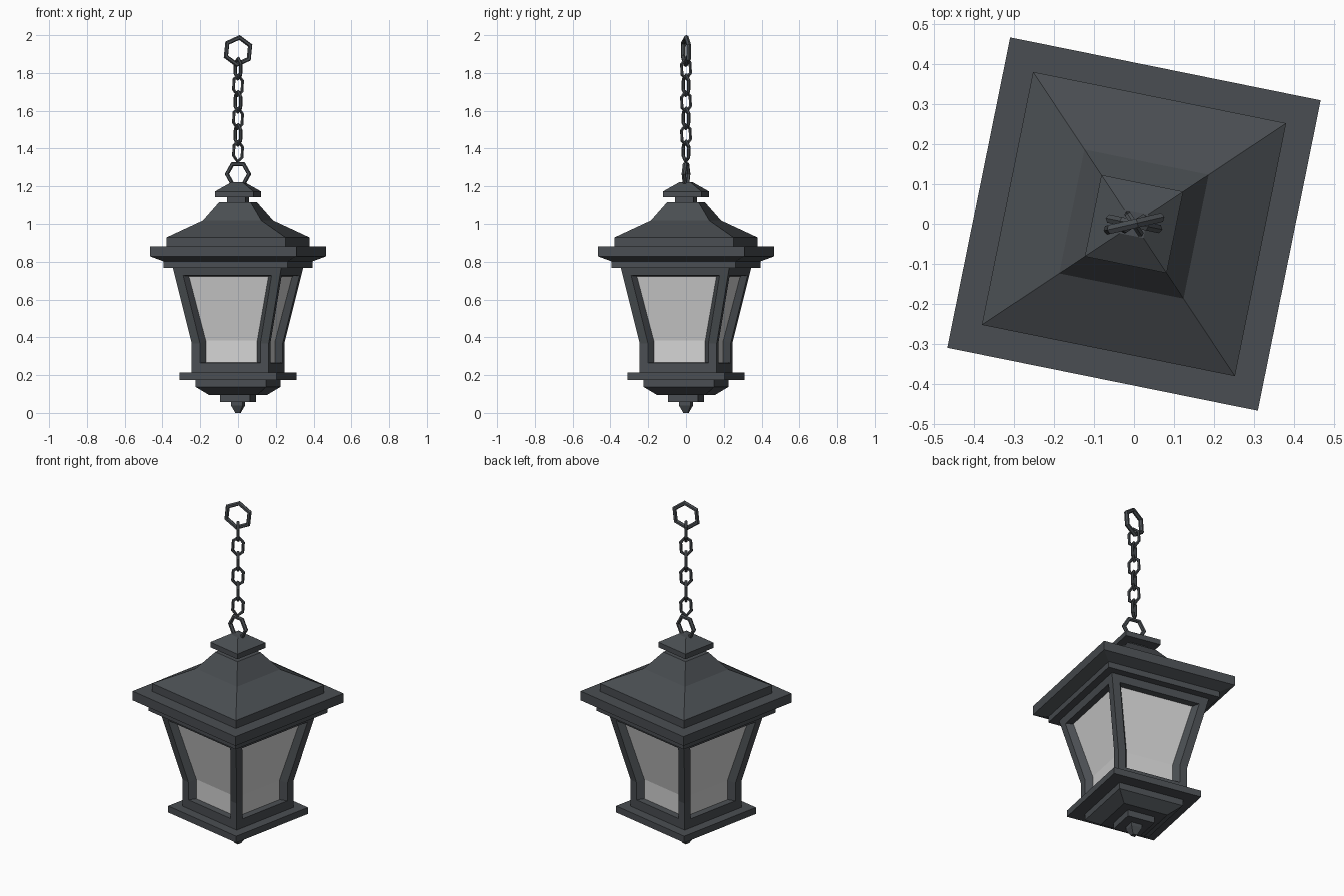
import bpy, bmesh, math
from mathutils import Matrix, Vector

if "Cube" in bpy.data.objects:
    bpy.data.objects.remove(bpy.data.objects["Cube"])

TWIST = math.radians(-11.45)   # whole lantern is turned slightly
ROT = Matrix.Rotation(TWIST, 4, 'Z')


def material(name, rgb):
    m = bpy.data.materials.new(name)
    m.diffuse_color = (*rgb, 1)
    m.use_nodes = True
    m.node_tree.nodes["Principled BSDF"].inputs["Base Color"].default_value = m.diffuse_color
    return m


METAL = material("dark_iron", (0.068, 0.076, 0.084))
GLASS = material("pale_glass", (0.65, 0.65, 0.65))


def finish(bm, name, mat, fix=True):
    bmesh.ops.remove_doubles(bm, verts=bm.verts, dist=0.0002)
    if fix:
        bmesh.ops.recalc_face_normals(bm, faces=bm.faces)
    me = bpy.data.meshes.new(name)
    bm.to_mesh(me)
    bm.free()
    me.materials.append(mat)
    ob = bpy.data.objects.new(name, me)
    bpy.context.collection.objects.link(ob)
    return ob


def square_turning(name, profile):
    """Stack of square rings given as (half width, height), capped both ends."""
    bm = bmesh.new()
    rings = [[bm.verts.new(ROT @ Vector((sx * h, sy * h, z)))
              for sx, sy in ((-1, -1), (1, -1), (1, 1), (-1, 1))]
             for h, z in profile]
    for a, b in zip(rings, rings[1:]):
        for i in range(4):
            j = (i + 1) % 4
            bm.faces.new((a[i], a[j], b[j], b[i]))
    bm.faces.new(rings[0][::-1])
    bm.faces.new(rings[-1])
    return finish(bm, name, METAL)


# base plate with stepped underside
square_turning("base_plate", [(0.262, 0.175), (0.262, 0.213)])
square_turning("base_underside", [(0.13, 0.095), (0.191, 0.138), (0.191, 0.176)])
square_turning("bottom_block", [(0.08, 0.058), (0.08, 0.097)])
square_turning("bottom_finial", [(0.012, 0.0), (0.032, 0.04), (0.032, 0.06)])

# roof: trim, eave, flared slope, neck and cap
square_turning("roof", [(0.335, 0.768), (0.335, 0.802), (0.395, 0.828), (0.395, 0.882),
                        (0.322, 0.882), (0.322, 0.928), (0.158, 1.018), (0.085, 1.116)])
square_turning("roof_neck", [(0.05, 1.11), (0.05, 1.146)])
square_turning("roof_cap", [(0.104, 1.143), (0.104, 1.173), (0.03, 1.222)])

# lantern body: four framed sides with chamfered openings and recessed panes
W, T, D = 0.045, 0.024, 0.035
ROWS = [(0.208, 0.21), (0.208, 0.265), (0.208, 0.368), (0.284, 0.727), (0.293, 0.77)]
PANE_Z = {1: 0.268, 2: 0.382, 3: 0.723}
frame, panes = bmesh.new(), bmesh.new()
for k in range(4):
    M = Matrix.Rotation(TWIST + k * math.pi / 2, 4, 'Z')

    def quad(bm, pts):
        bm.faces.new([bm.verts.new(M @ Vector(p)) for p in pts])

    def cols(r):
        h, z = ROWS[r]
        return [(x, -h, z) for x in (-h, -h + W, h - W, h)]

    def pane(r):
        h = ROWS[r][0]
        return [(s * (h - W - T), -(h - D), PANE_Z[r]) for s in (-1, 1)]

    for r in range(4):
        a, b = cols(r), cols(r + 1)
        for c in range(3):
            if c != 1 or r in (0, 3):
                quad(frame, (a[c], a[c + 1], b[c + 1], b[c]))
    for r in (1, 2):
        a, b, p, q = cols(r), cols(r + 1), pane(r), pane(r + 1)
        quad(frame, (a[1], p[0], q[0], b[1]))
        quad(frame, (p[1], a[2], b[2], q[1]))
        quad(panes, (p[0], p[1], q[1], q[0]))
    a, p = cols(1), pane(1)
    quad(frame, (a[1], a[2], p[1], p[0]))
    a, p = cols(3), pane(3)
    quad(frame, (p[0], p[1], a[2], a[1]))
finish(frame, "body_frame", METAL, False)
finish(panes, "glass_panes", GLASS, False)


def ring(name, z, major, minor, azimuth, spin, sx=1.0, sz=1.0):
    """Upright six-sided link; azimuth turns its plane about z."""
    bm = bmesh.new()
    n, m = 6, 6
    az = Matrix.Rotation(math.radians(azimuth), 4, 'Z')
    grid = []
    for i in range(n):
        a = math.radians(spin) + i * math.tau / n
        row = []
        for j in range(m):
            b = j * math.tau / m
            out = minor * math.cos(b)
            p = Vector(((major * sx + out) * math.cos(a), minor * math.sin(b),
                        (major * sz + out) * math.sin(a)))
            row.append(bm.verts.new(az @ p + Vector((0, 0, z))))
        grid.append(row)
    for i in range(n):
        for j in range(m):
            i2, j2 = (i + 1) % n, (j + 1) % m
            bm.faces.new((grid[i][j], grid[i2][j], grid[i2][j2], grid[i][j2]))
    finish(bm, name, METAL)


# hanging chain
ring("lower_ring", 1.265, 0.06, 0.012, -11.45, 0)
ring("upper_ring", 1.916, 0.072, 0.013, 13, 24)
for i in range(6):
    ring("chain_link_%d" % (i + 1), 1.385 + i * 0.0875, 0.05, 0.009,
         33 if i % 2 == 0 else -57, 24, 0.62, 1.1)
